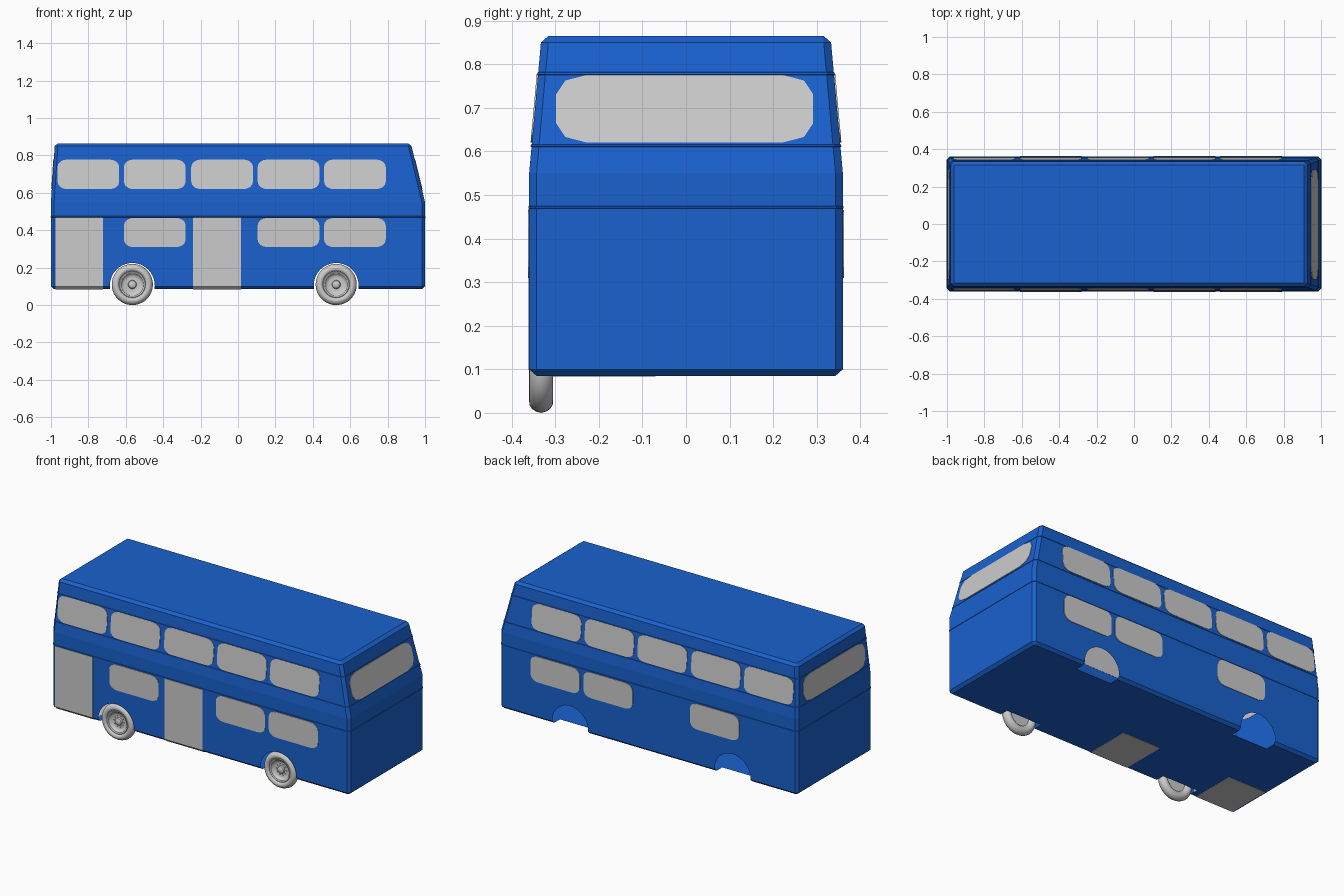
import bpy, bmesh, math
from mathutils import Vector

if "Cube" in bpy.data.objects:
    bpy.data.objects.remove(bpy.data.objects["Cube"])

blue = bpy.data.materials.new("blue_paint")
blue.diffuse_color = (0.01, 0.12, 0.62, 1)
blue.use_nodes = True
blue.node_tree.nodes["Principled BSDF"].inputs["Base Color"].default_value = blue.diffuse_color

# Body stations: z, left x, right x, half width, corner chamfer
STATIONS = [(.085, -.983, .983, .343, .004), (.10, -1, 1, .36, .017),
            (.47, -1, 1, .36, .017), (.55, -1, 1, .36, .017),
            (.85, -.98, .928, .333, .017), (.865, -.963, .908, .316, .004)]
ARCHES, ARCH_Z, ARCH_R, ARCH_Y = (-.565, .525), .105, .12, .29


def station(z):
    for a, b in zip(STATIONS, STATIONS[1:]):
        if a[0] <= z <= b[0]:
            t = (z - a[0]) / (b[0] - a[0])
            return [p + (q - p) * t for p, q in zip(a, b)]


def ring(s, grow=0):
    z, x0, x1, h, c = s
    x0, x1, h = x0 - grow, x1 + grow, h + grow
    return [(x0 + c, -h, z), (x1 - c, -h, z), (x1, -h + c, z), (x1, h - c, z),
            (x1 - c, h, z), (x0 + c, h, z), (x0, h - c, z), (x0, -h + c, z)]


def finish(bm, name, mat=None):
    bmesh.ops.recalc_face_normals(bm, faces=bm.faces[:])
    me = bpy.data.meshes.new(name)
    bm.to_mesh(me)
    bm.free()
    ob = bpy.data.objects.new(name, me)
    bpy.context.collection.objects.link(ob)
    if mat:
        me.materials.append(mat)
    return ob


def loft(rings, name, caps, mat=None):
    bm = bmesh.new()
    rows = [[bm.verts.new(p) for p in r] for r in rings]
    n = len(rows[0])
    for a, b in zip(rows, rows[1:]):
        for i in range(n):
            j = (i + 1) % n
            bm.faces.new((a[i], a[j], b[j], b[i]))
    if caps:
        bm.faces.new(rows[0])
        bm.faces.new(rows[-1])
    return finish(bm, name, mat)


# Body shell with wheel arches cut through the sides and floor edge
body = loft([ring(s) for s in STATIONS], "bus_body", True, blue)
for cx in ARCHES:
    for side in (-1, 1):
        bpy.ops.mesh.primitive_cylinder_add(
            vertices=40, radius=ARCH_R, depth=.2,
            location=(cx, side * (ARCH_Y + .1), ARCH_Z), rotation=(math.pi / 2, 0, 0))
        cutter = bpy.context.object
        cutter.hide_render = True
        mod = body.modifiers.new("arch", 'BOOLEAN')
        mod.operation, mod.solver, mod.object = 'DIFFERENCE', 'EXACT', cutter
        bpy.context.view_layer.objects.active = body
        bpy.ops.object.modifier_apply(modifier="arch")
        bpy.data.objects.remove(cutter)

# Open the arches into the hollow interior
bm = bmesh.new()
bm.from_mesh(body.data)


def in_arch(f):
    return any(all(math.hypot(v.co.x - cx, v.co.z - ARCH_Z) < ARCH_R + .001
                   and abs(v.co.y) > ARCH_Y - .001 for v in f.verts) for cx in ARCHES)


bmesh.ops.delete(bm, geom=[f for f in bm.faces if in_arch(f)], context='FACES')
bm.to_mesh(body.data)
bm.free()

# Thin trim lines around the body
for i, z in enumerate((.472, .613, .779)):
    loft([ring(station(z + dz), g) for dz, g in
          ((-.003, 0), (-.002, .002), (.002, .002), (.003, 0))], f"trim_line_{i}", False, blue)


def rounded_rect(u0, u1, z0, z1, ru, rz, seg):
    pts = []
    for k, (u, z) in enumerate(((u1 - ru, z1 - rz), (u0 + ru, z1 - rz),
                                (u0 + ru, z0 + rz), (u1 - ru, z0 + rz))):
        for i in range(seg + 1):
            a = math.pi / 2 * (k + i / seg)
            pts.append((u + ru * math.cos(a), z + rz * math.sin(a)))
    return pts


def panel(name, outline, place):
    loft([[place(u, z, d) for u, z in outline] for d in (-.001, .003)], name, True)


# Side windows
COLS = [(-.965, -.635), (-.61, -.28), (-.25, .08), (.105, .435), (.46, .79)]
for side, label in ((-1, "near"), (1, "far")):
    def on_side(u, z, d):
        return (u, side * (station(z)[3] + d), z)
    for i, (a, b) in enumerate(COLS):
        panel(f"{label}_upper_window_{i}", rounded_rect(a, b, .62, .778, .05, .04, 4), on_side)
        if i in (1, 3, 4):
            panel(f"{label}_lower_window_{i}", rounded_rect(a, b, .31, .466, .05, .04, 4), on_side)

# Upper windows on both ends
end = rounded_rect(-.298, .292, .62, .776, .072, .045, 2)
panel("left_end_window", end, lambda u, z, d: (station(z)[1] - d, u, z))
panel("right_end_window", end, lambda u, z, d: (station(z)[2] + d, u, z))

# Doors, folding under the floor edge as a step plate
for i, (a, b) in enumerate(((-.975, -.722), (-.24, .015))):
    bm = bmesh.new()
    outer = [(-.362, .468), (-.362, .1), (-.344, .083), (-.07, .083)]
    inner = [(-.359, .468), (-.359, .101), (-.342, .086), (-.07, .086)]
    f = bm.faces.new([bm.verts.new((a, y, z)) for y, z in outer + inner[::-1]])
    ext = bmesh.ops.extrude_face_region(bm, geom=[f])
    bmesh.ops.translate(bm, vec=(b - a, 0, 0),
                        verts=[g for g in ext["geom"] if isinstance(g, bmesh.types.BMVert)])
    finish(bm, f"door_{i}")


# Wheels: one lathed profile for tyre and dished rim (radius, y), near side only
PROFILE = [(0, -.349), (.012, -.348), (.02, -.343), (.023, -.334), (.042, -.332),
           (.054, -.338), (.060, -.348), (.068, -.351), (.071, -.349), (.075, -.356),
           (.083, -.360), (.092, -.359), (.101, -.353), (.107, -.344), (.11, -.333),
           (.107, -.321), (.101, -.312), (.092, -.306), (.083, -.305), (.072, -.309),
           (.066, -.314), (.058, -.322), (0, -.322)]
for i, cx in enumerate(ARCHES):
    bm = bmesh.new()
    vs = [bm.verts.new((cx + r, y, .11)) for r, y in PROFILE]
    es = [bm.edges.new(p) for p in zip(vs, vs[1:])]
    bmesh.ops.spin(bm, geom=vs + es, cent=(cx, 0, .11), axis=(0, 1, 0),
                   angle=math.tau, steps=40, use_duplicate=False)
    bmesh.ops.remove_doubles(bm, verts=bm.verts[:], dist=.0002)
    wheel = finish(bm, f"wheel_{i}")
    bpy.ops.object.select_all(action='DESELECT')
    wheel.select_set(True)
    bpy.context.view_layer.objects.active = wheel
    bpy.ops.object.shade_smooth_by_angle(angle=math.radians(35))
    # Wheel nuts
    for k in range(10):
        a = math.tau * k / 10
        bpy.ops.mesh.primitive_cylinder_add(
            vertices=6, radius=.003, depth=.006, rotation=(math.pi / 2, 0, 0),
            location=(cx + .033 * math.cos(a), -.335, .11 + .033 * math.sin(a)))
        bpy.context.object.name = f"wheel_nut_{i}_{k}"
